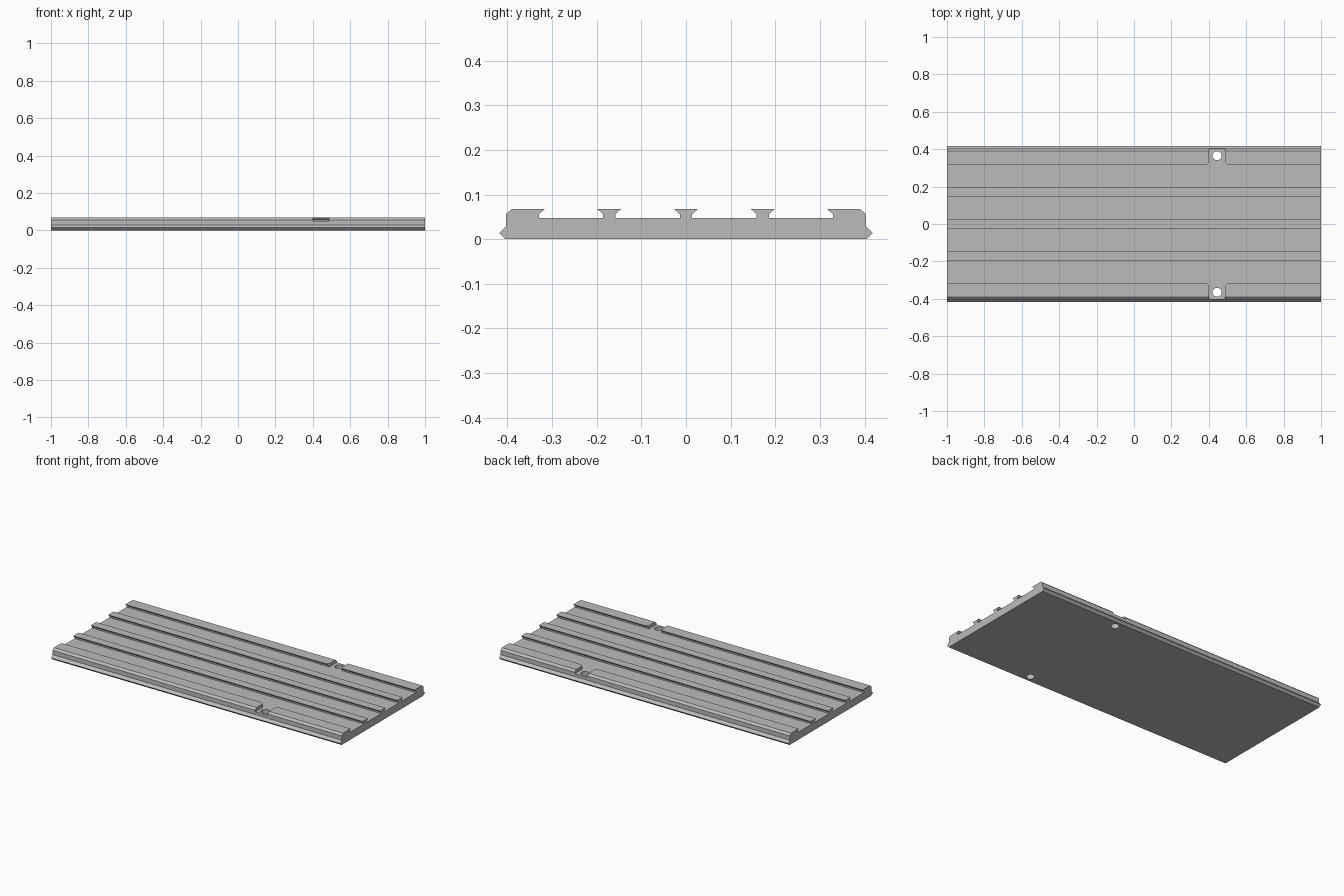
import bpy, bmesh, math

if "Cube" in bpy.data.objects:
    bpy.data.objects.remove(bpy.data.objects["Cube"], do_unlink=True)

grey = bpy.data.materials.new("aluminium grey")
grey.use_nodes = True
colour = (0.5, 0.5, 0.5, 1)
grey.diffuse_color = colour
grey.node_tree.nodes["Principled BSDF"].inputs["Base Color"].default_value = colour

TOP, LIP, FLOOR = 0.068, 0.056, 0.047
SLOT_X, SLOT_HALF, FILLET = 0.444, 0.043, 0.022
RAIL_IN, HOLE_Y, HOLE_R = 0.316, 0.365, 0.024


def prism(name, outline, offset):
    """Extrude a closed 3D outline by an offset."""
    bm = bmesh.new()
    face = bm.faces.new([bm.verts.new(p) for p in outline])
    ext = bmesh.ops.extrude_face_region(bm, geom=[face])
    moved = [v for v in ext["geom"] if isinstance(v, bmesh.types.BMVert)]
    bmesh.ops.translate(bm, verts=moved, vec=offset)
    bmesh.ops.recalc_face_normals(bm, faces=bm.faces)
    mesh = bpy.data.meshes.new(name)
    bm.to_mesh(mesh)
    bm.free()
    obj = bpy.data.objects.new(name, mesh)
    bpy.context.collection.objects.link(obj)
    mesh.materials.append(grey)
    return obj


def t_rail(y):
    """Half of the section of an undercut rail, flared side first."""
    return [(y + 0.014, FLOOR), (y + 0.014, LIP), (y + 0.027, TOP),
            (y - 0.027, TOP), (y - 0.014, LIP), (y - 0.014, FLOOR)]


# Extruded plate: half section from the pointed side edge to the centre rail
half = [(0.404, 0), (0.418, 0.014), (0.403, 0.029), (0.403, 0.056),
        (0.390, TOP), (RAIL_IN, TOP), (0.329, LIP), (0.329, FLOOR)]
half += t_rail(0.172) + t_rail(0)[:3]
section = half + [(-y, z) for y, z in reversed(half)]
plate = prism("grooved_plate", [(-1, y, z) for y, z in section], (2, 0, 0))

# Mounting slots with rounded inner corners, and screw holes through the plate
flare = [(SLOT_HALF + FILLET * (1 - math.sin(a)), RAIL_IN + FILLET * (1 - math.cos(a)))
         for a in (math.radians(15 * i) for i in range(7))]
side = [(SLOT_HALF + FILLET, RAIL_IN - 0.006)] + flare + [(SLOT_HALF, 0.45)]
slot = side + [(-x, y) for x, y in reversed(side)]
circle = [(HOLE_R * math.cos(math.tau * i / 32), HOLE_Y + HOLE_R * math.sin(math.tau * i / 32))
          for i in range(32)]

for s in (1, -1):
    for name, shape, low in (("slot_cutter", slot, FLOOR), ("hole_cutter", circle, -0.05)):
        cutter = prism(name, [(SLOT_X + x, s * y, low) for x, y in shape], (0, 0, 0.2))
        cutter.hide_render = True
        mod = plate.modifiers.new(name, 'BOOLEAN')
        mod.operation, mod.solver, mod.object = 'DIFFERENCE', 'EXACT', cutter
        bpy.context.view_layer.objects.active = plate
        bpy.ops.object.modifier_apply(modifier=mod.name)
        bpy.data.objects.remove(cutter, do_unlink=True)

# Keep the edges crisp and the hole walls smooth
bpy.ops.object.select_all(action='DESELECT')
plate.select_set(True)
bpy.context.view_layer.objects.active = plate
bpy.ops.object.shade_smooth_by_angle(angle=math.radians(25))
